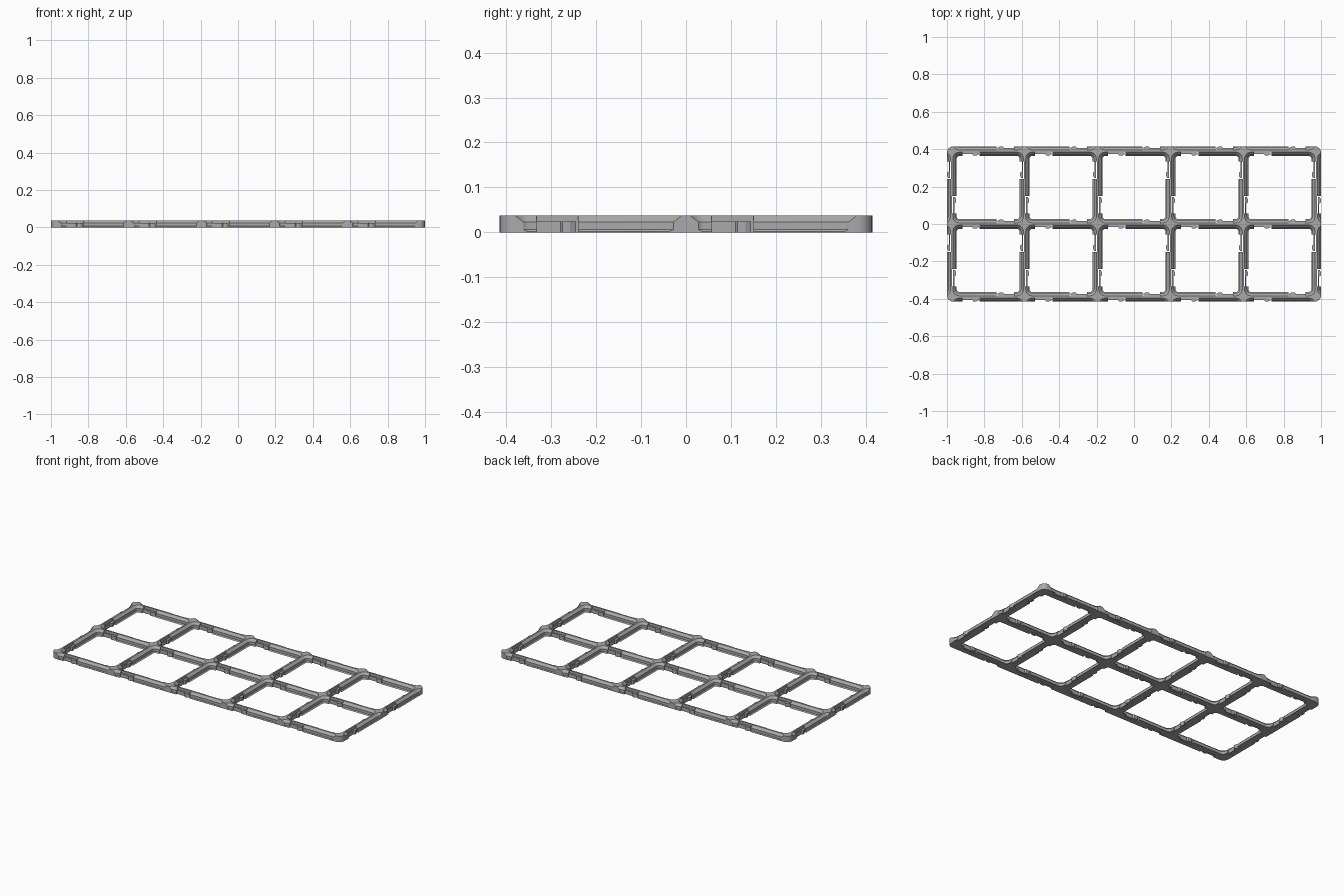
import bpy, bmesh, math
from mathutils import Matrix, Vector

PITCH, COLS, ROWS = 0.39, 5, 2
HALF_X, HALF_Y, HEIGHT = 1.0, 0.415, 0.037

cube = bpy.data.objects.get("Cube")
if cube:
    bpy.data.objects.remove(cube, do_unlink=True)

grey = bpy.data.materials.new("mid grey")
grey.use_nodes = True
COLOUR = (0.4, 0.4, 0.4, 1)
grey.diffuse_color = COLOUR
grey.node_tree.nodes["Principled BSDF"].inputs["Base Color"].default_value = COLOUR


def make_object(name, bm):
    bmesh.ops.recalc_face_normals(bm, faces=bm.faces)
    mesh = bpy.data.meshes.new(name)
    bm.to_mesh(mesh)
    bm.free()
    mesh.materials.append(grey)
    obj = bpy.data.objects.new(name, mesh)
    bpy.context.collection.objects.link(obj)
    return obj


def rounded_ring(bm, cx, cy, hx, hy, r, z, steps=6):
    ring = []
    for quarter, (sx, sy) in enumerate([(1, 1), (-1, 1), (-1, -1), (1, -1)]):
        for i in range(steps + 1):
            a = (quarter + i / steps) * math.pi / 2
            ring.append(bm.verts.new((cx + sx * (hx - r) + r * math.cos(a),
                                      cy + sy * (hy - r) + r * math.sin(a), z)))
    return ring


def loft(bm, rings):
    for low, high in zip(rings, rings[1:]):
        for i in range(len(low)):
            j = (i + 1) % len(low)
            bm.faces.new((low[i], low[j], high[j], high[i]))
    bm.faces.new(rings[0][::-1])
    bm.faces.new(rings[-1])


def prism(bm, outline, z0, z1, matrix):
    loft(bm, [[bm.verts.new(matrix @ Vector((x, y, z))) for x, y in outline]
              for z in (z0, z1)])


def cut(target, cutter):
    cutter.hide_render = True
    mod = target.modifiers.new("cut", 'BOOLEAN')
    mod.operation, mod.solver, mod.object = 'DIFFERENCE', 'EXACT', cutter
    bpy.context.view_layer.objects.active = target
    bpy.ops.object.modifier_apply(modifier=mod.name)
    bpy.data.objects.remove(cutter, do_unlink=True)


def rail_sides():
    """Frames for both sides of every rail: local x along, local y outward."""
    for row in range(ROWS + 1):
        for col in range(COLS):
            centre = ((col - (COLS - 1) / 2) * PITCH, (row - ROWS / 2) * PITCH, 0)
            for turn in (0, math.pi):
                yield Matrix.Translation(centre) @ Matrix.Rotation(turn, 4, 'Z')
    for col in range(COLS + 1):
        for row in range(ROWS):
            centre = ((col - COLS / 2) * PITCH, (row - (ROWS - 1) / 2) * PITCH, 0)
            for turn in (math.pi / 2, -math.pi / 2):
                # mirrored so the clips run the same way round each cell
                yield (Matrix.Translation(centre) @ Matrix.Rotation(turn, 4, 'Z')
                       @ Matrix.Scale(1, 4))


# Solid rounded plate
bm = bmesh.new()
loft(bm, [rounded_ring(bm, 0, 0, HALF_X, HALF_Y, 0.033, z) for z in (0, HEIGHT)])
frame = make_object("grid_frame", bm)

# Flared cell openings, including the ones just outside the border
PROFILE = [(-0.01, 0.0265), (0, 0.0265), (0.0065, 0.02), (0.0232, 0.02),
           (HEIGHT, 0.006), (0.05, 0.006)]
bm = bmesh.new()
for col in range(-1, COLS + 1):
    for row in range(-1, ROWS + 1):
        cx, cy = (col - (COLS - 1) / 2) * PITCH, (row - (ROWS - 1) / 2) * PITCH
        loft(bm, [rounded_ring(bm, cx, cy, PITCH / 2 - w, PITCH / 2 - w, 0.041 - w, z)
                  for z, w in PROFILE])
cut(frame, make_object("cell_cutter", bm))

# Recesses in the rail sides that hold the clips
bm = bmesh.new()
for m in rail_sides():
    prism(bm, [(0.045, 0.003), (0.138, 0.003), (0.138, 0.04), (0.045, 0.04)],
          -0.01, 0.05, m)
cut(frame, make_object("recess_cutter", bm))

# Spring clips: a thin arm ending in a hooked head with a slanted nose
bm = bmesh.new()
for m in rail_sides():
    prism(bm, [(0.14, 0.008), (0.14, 0.015), (0.085, 0.015), (0.08, 0.024),
               (0.063, 0.024), (0.05, 0.017), (0.05, 0.008)], 0, 0.024, m)
clips = make_object("spring_clips", bm)

for obj in (frame, clips):
    bpy.ops.object.select_all(action='DESELECT')
    obj.select_set(True)
    bpy.context.view_layer.objects.active = obj
    bpy.ops.object.shade_smooth_by_angle(angle=math.radians(25))
